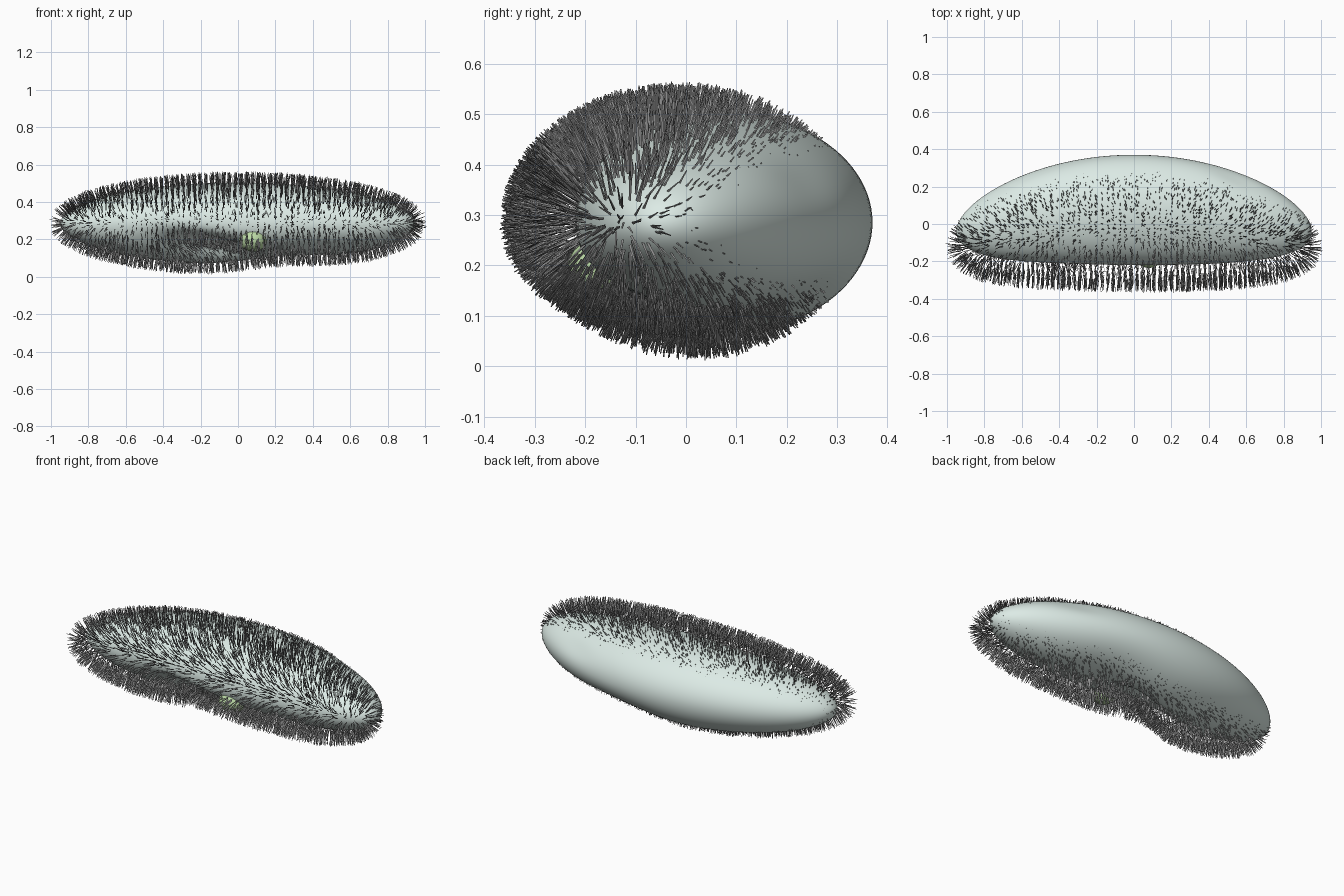
import bpy, bmesh, math, random
from mathutils import Vector

if "Cube" in bpy.data.objects:
    bpy.data.objects.remove(bpy.data.objects["Cube"])

random.seed(4)


def material(name, rgb):
    m = bpy.data.materials.new(name)
    m.diffuse_color = (*rgb, 1)
    m.use_nodes = True
    m.node_tree.nodes["Principled BSDF"].inputs["Base Color"].default_value = m.diffuse_color
    return m


def add_object(name, bm, mat, smooth=True):
    me = bpy.data.meshes.new(name)
    bm.to_mesh(me)
    bm.free()
    ob = bpy.data.objects.new(name, me)
    bpy.context.collection.objects.link(ob)
    me.materials.append(mat)
    if smooth:
        for p in me.polygons:
            p.use_smooth = True
    return ob


def gauss(d, w):
    return math.exp(-(d / w) ** 2)


def body_point(d):
    """Map a unit direction to the bowed, grooved slipper shape."""
    x, y, z = 0.95 * d.x, 0.295 * d.y, 0.218 * d.z
    y += 0.075 - 0.115 * d.x ** 2
    # oral groove: lower front, left of centre, running down to the right
    a = math.atan2(d.z, -d.y) if abs(d.x) < 0.999 else 0
    g = gauss(x + 0.17 + 0.28 * (a + 0.7), 0.21) * gauss(a + 0.95, 0.55)
    y += 0.10 * g
    z += 0.08 * g
    # lower lobe behind the groove, and a flatter belly on the right
    low = max(0, -d.z)
    z -= 0.012 * low * gauss(x + 0.2, 0.35) * max(0, d.y + 0.3)
    z += 0.032 * low * gauss(x - 0.3, 0.3)
    # shallow dent on the back right shoulder
    s = gauss(x - 0.58, 0.14) * gauss(d.z - 0.45, 0.25) * max(0, d.y)
    y -= 0.02 * s
    return Vector((x, y, z + 0.285))


# body
bm = bmesh.new()
bmesh.ops.create_uvsphere(bm, u_segments=96, v_segments=96, radius=1)
for v in bm.verts:
    v.co = body_point(Vector((v.co.z, v.co.x, v.co.y)).normalized())
bm.normal_update()
skin = [(f.calc_area(), [v.co.copy() for v in f.verts], f.normal.copy()) for f in bm.faces]
add_object("body", bm, material("pale skin", (0.72, 0.83, 0.79)))

# cilia: slim spikes scattered over the skin, the whole coat sitting forward
SHIFT = Vector((0, -0.088, 0))
bm = bmesh.new()
for _, corners, n in random.choices(skin, [s[0] for s in skin], k=7500):
    w = [random.random() for _ in corners]
    p = sum((c * k for c, k in zip(corners, w)), Vector()) / sum(w) + SHIFT
    n = (n + Vector([random.uniform(-.15, .15) for _ in range(3)])).normalized()
    t = n.orthogonal().normalized()
    b = n.cross(t)
    rings = []
    for h, r in ((-0.008, 0.003), (random.uniform(0.05, 0.063), 0.0013)):
        rings.append([bm.verts.new(p + n * h + r * (t * math.cos(q) + b * math.sin(q)))
                      for q in (0, 2.094, 4.189)])
    for i in range(3):
        j = (i + 1) % 3
        bm.faces.new((rings[0][i], rings[0][j], rings[1][j], rings[1][i]))
    bm.faces.new(rings[1])
    bm.faces.new(rings[0][::-1])
add_object("cilia", bm, material("dark cilia", (0.27, 0.27, 0.27)), smooth=False)

# green vacuole showing at the front
bm = bmesh.new()
bmesh.ops.create_uvsphere(bm, u_segments=32, v_segments=16, radius=1)
for v in bm.verts:
    v.co = Vector((0.08 + 0.075 * v.co.x, -0.165 + 0.07 * v.co.y, 0.195 + 0.06 * v.co.z))
add_object("vacuole", bm, material("green", (0.5, 0.7, 0.38)))
